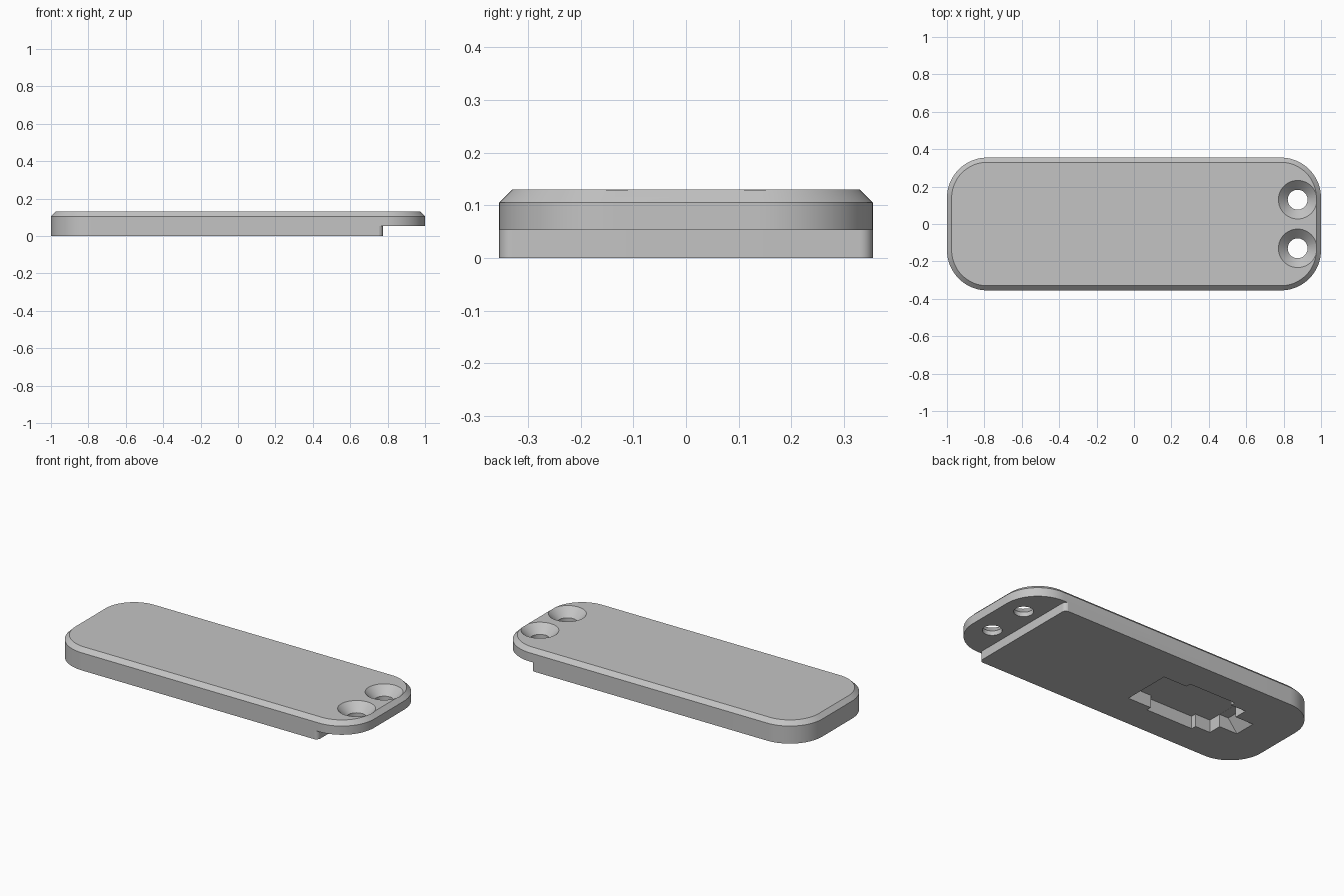
import bpy
import bmesh
import math
from mathutils import Matrix

cube = bpy.data.objects.get("Cube")
if cube:
    bpy.data.objects.remove(cube, do_unlink=True)

HALF_X, HALF_Y, CORNER = 1.0, 0.355, 0.215
TOP, CHAMFER, FLAP_Z = 0.13, 0.025, 0.053
POCKET_Z = 0.075

grey = bpy.data.materials.new("light grey")
grey.use_nodes = True
grey.diffuse_color = (0.55, 0.55, 0.55, 1)
grey.node_tree.nodes["Principled BSDF"].inputs["Base Color"].default_value = (0.55, 0.55, 0.55, 1)


def arc(cx, cy, r, start, end, steps):
    angles = [math.radians(start + (end - start) * i / steps) for i in range(steps + 1)]
    return [(cx + r * math.cos(a), cy + r * math.sin(a)) for a in angles]


def rounded_outline(inset):
    """Plate outline; all insets share the same corner centres."""
    cx, cy = HALF_X - CORNER, HALF_Y - CORNER
    corners = ((cx, cy, 0), (-cx, cy, 90), (-cx, -cy, 180), (cx, -cy, 270))
    return [p for x, y, a in corners for p in arc(x, y, CORNER - inset, a, a + 90, 20)]


def mirrored(half):
    """Close a half outline across the x axis."""
    return half + [(x, -y) for x, y in reversed(half)]


def loft(name, sections, matrix=Matrix()):
    """Solid through matching outlines, each given with its height."""
    bm = bmesh.new()
    rings = [[bm.verts.new((x, y, z)) for x, y in pts] for pts, z in sections]
    for low, high in zip(rings, rings[1:]):
        n = len(low)
        for i in range(n):
            j = (i + 1) % n
            bm.faces.new((low[i], low[j], high[j], high[i]))
    bm.faces.new(rings[0][::-1])
    bm.faces.new(rings[-1])
    bm.transform(matrix)
    bmesh.ops.recalc_face_normals(bm, faces=bm.faces[:])
    mesh = bpy.data.meshes.new(name)
    bm.to_mesh(mesh)
    bm.free()
    mesh.materials.append(grey)
    obj = bpy.data.objects.new(name, mesh)
    bpy.context.collection.objects.link(obj)
    return obj


# Plate with a chamfered top rim
plate = loft("cover_plate", [
    (rounded_outline(0), 0),
    (rounded_outline(0), TOP - CHAMFER),
    (rounded_outline(CHAMFER), TOP),
])

# Thin flap at the left end, leaving small fillets on the thick part
fillet = 0.025
flap = mirrored([(1.2, 0.5), (0.755, 0.5)]
                + arc(0.775 - fillet, HALF_Y - fillet, fillet, 78, 0, 6))
cutters = [loft("flap_cutter", [(flap, -0.1), (flap, FLAP_Z)])]

# Countersunk screw holes
for side in (-1, 1):
    def ring(r):
        return arc(0.875, side * 0.13, r, 0, 352.5, 47)
    cutters.append(loft("screw_hole_cutter", [
        (ring(0.053), -0.1), (ring(0.053), TOP - 0.05),
        (ring(0.103), TOP), (ring(0.123), TOP + 0.02)]))

# Underside pocket with wider middle
pocket = mirrored([(-0.085, 0.147), (-0.24, 0.147), (-0.24, 0.178),
                   (-0.55, 0.178), (-0.55, 0.147), (-0.65, 0.147)])
cutters.append(loft("pocket_cutter", [(pocket, -0.1), (pocket, POCKET_Z)]))

# Ramped notch at the end of the pocket, profile in x and z
notch = [(-0.62, -0.02), (-0.786, -0.02), (-0.71, POCKET_Z - 0.0005),
         (-0.62, POCKET_Z - 0.0005)]
cutters.append(loft("notch_cutter", [(notch, -0.066), (notch, 0.066)],
                    Matrix.Rotation(math.pi / 2, 4, "X")))

# Cut everything from the plate
bpy.context.view_layer.objects.active = plate
for cutter in cutters:
    cutter.hide_render = True
    mod = plate.modifiers.new("cut", "BOOLEAN")
    mod.operation = "DIFFERENCE"
    mod.solver = "EXACT"
    mod.object = cutter
    bpy.ops.object.modifier_apply(modifier=mod.name)
    bpy.data.objects.remove(cutter, do_unlink=True)

bpy.ops.object.select_all(action="DESELECT")
plate.select_set(True)
bpy.ops.object.shade_smooth_by_angle(angle=math.radians(25))
